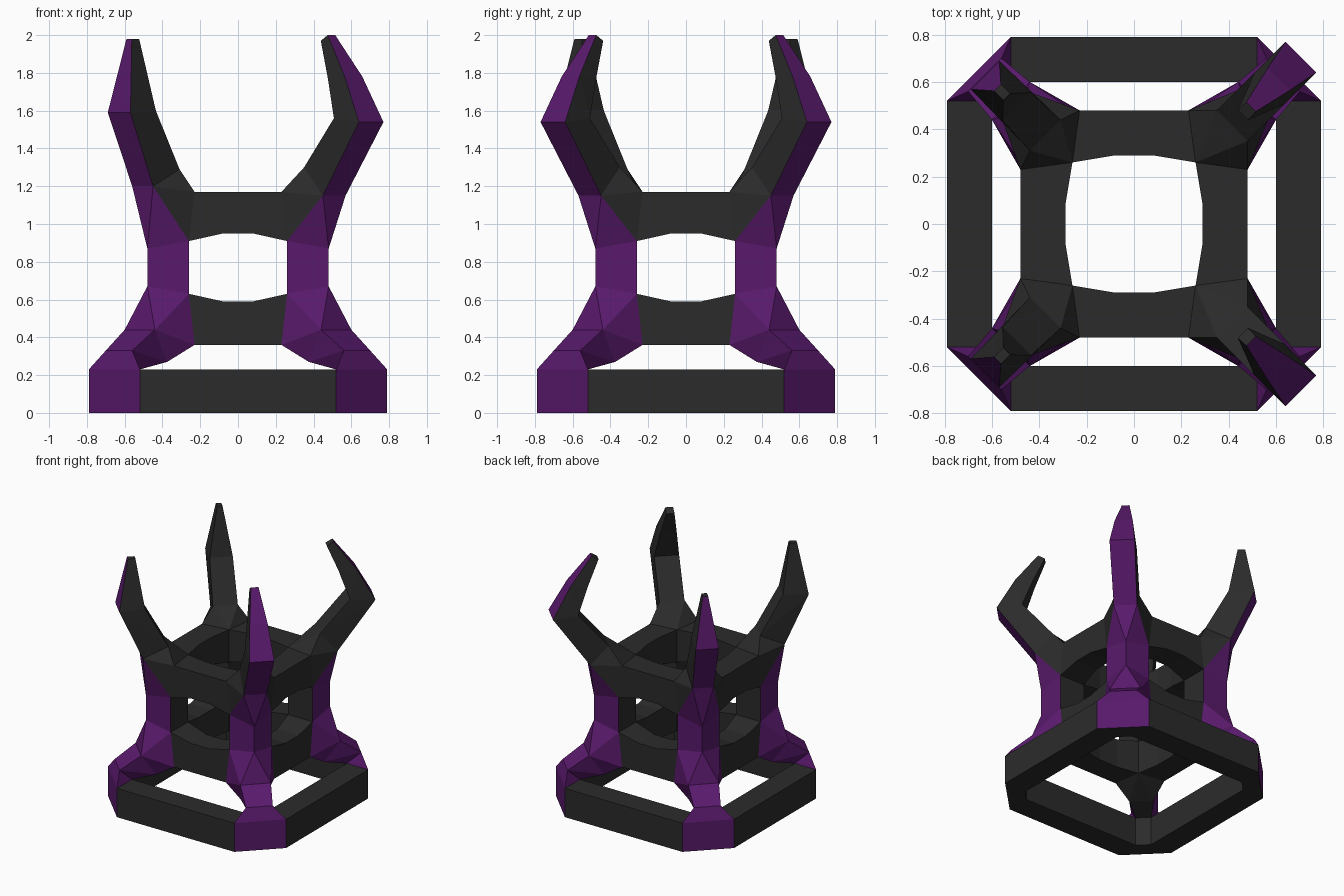
import bpy, bmesh, math
from mathutils import Vector

if "Cube" in bpy.data.objects:
    bpy.data.objects.remove(bpy.data.objects["Cube"])

def material(name, col):
    m = bpy.data.materials.new(name)
    m.diffuse_color = (*col, 1)
    m.use_nodes = True
    m.node_tree.nodes["Principled BSDF"].inputs["Base Color"].default_value = m.diffuse_color
    return m

DARK = material("dark_metal", (0.024, 0.024, 0.024))
PURPLE = material("purple_metal", (0.10, 0.010, 0.15))
DIAG = Vector((1, 1, 0)).normalized()
ALL_DARK, ALL_PURPLE = 2, -2
CORNERS = [(1, 1), (1, -1), (-1, 1), (-1, -1)]

def sym(*pts):
    """Points plus their reflections across the corner diagonal."""
    return [q for x, y, z in pts for q in ((x, y, z), (y, x, z))]

def sec(u, v, z):
    """Two points at diagonal distance u, half width v, height z."""
    k = math.sqrt(0.5)
    return sym(((u - v) * k, (u + v) * k, z))

def build(name, pieces, corners):
    """Convex pieces (points, purple threshold) repeated at the given corners."""
    verts, faces, mats = [], [], []
    for pts, limit in pieces:
        bm = bmesh.new()
        for p in pts:
            bm.verts.new(p)
        bmesh.ops.convex_hull(bm, input=bm.verts[:])
        bmesh.ops.dissolve_limit(bm, angle_limit=0.02, verts=bm.verts[:], edges=bm.edges[:])
        bmesh.ops.recalc_face_normals(bm, faces=bm.faces[:])
        bm.verts.index_update()
        bm.normal_update()
        for sx, sy in corners:
            base = len(verts)
            verts += [(v.co.x * sx, v.co.y * sy, v.co.z) for v in bm.verts]
            for f in bm.faces:
                ids = [base + v.index for v in f.verts]
                faces.append(ids if sx * sy > 0 else ids[::-1])
                mats.append(1 if f.normal.dot(DIAG) > limit else 0)
        bm.free()
    me = bpy.data.meshes.new(name)
    me.from_pydata(verts, [], faces)
    me.materials.append(DARK)
    me.materials.append(PURPLE)
    me.polygons.foreach_set("material_index", mats)
    me.update()
    ob = bpy.data.objects.new(name, me)
    bpy.context.collection.objects.link(ob)

def swap(pts):
    return [(y, x, z) for x, y, z in pts]

def both(pts):
    """A bar half along x and its twin along y."""
    return [(pts, ALL_DARK), (swap(pts), ALL_DARK)]

# base square: bars and chamfered corner blocks
end = [(0.52, y, z) for y in (0.60, 0.79) for z in (0, 0.23)]
mid = [(0, y, z) for _, y, z in end]
build("base_bars", both(end + mid), CORNERS)
build("base_corners", [(sym(*end), 0.5)], CORNERS)

# legs rising from the base corners to the cage
neck_top = sym((0.44, 0.60, 0.44))
neck_low = sym((0.375, 0.50, 0.27))
ankle = sym((0.56, 0.70, 0.33))
sole_in = sym((0.52, 0.60, 0.23))
sole_out = sym((0.52, 0.79, 0.23))
build("legs", [(neck_top + neck_low + ankle + sole_in, -0.15),
               (ankle + sole_in + sole_out, ALL_PURPLE)], CORNERS)

# cage posts with their lower joints
low_ring = sym((0.26, 0.48, 0.63)) + [(0.26, 0.26, 0.63), (0.48, 0.48, 0.67)]
top_ring = sym((0.26, 0.48, 0.91)) + [(0.26, 0.26, 0.91), (0.48, 0.48, 0.87)]
low_end = sym((0.23, 0.48, 0.36)) + [(0.26, 0.26, 0.36)]
build("posts", [(low_ring + top_ring, 0.5)], CORNERS)
build("lower_joints", [(low_ring + low_end + neck_top + neck_low, 0.2)], CORNERS)

# cage bars, thinner toward the middle
for name, zin, zmid, zout in (("lower_bars", 0.63, 0.59, 0.36),
                              ("upper_bars", 0.91, 0.95, 1.17)):
    def thin(x):
        return [(x, y, z) for y in (0.29, 0.48) for z in (zmid, zout)]
    joint = [(0.26, 0.26, zin), (0.26, 0.48, zin), (0.26, 0.26, zout), (0.23, 0.48, zout)]
    build(name, both(thin(0) + thin(0.08)) + both(thin(0.08) + joint), CORNERS)

# upper joints and horns: wide hooked pair on the right, upright pair on the left
# each level is an outer and an inner edge: (u, half width, z)
HORNS = {
    "right": (1, [((0.72, 0.085, 1.15), (0.587, 0.092, 1.30)),
                  ((0.997, 0.092, 1.54), (0.81, 0.092, 1.56)),
                  ((0.865, 0.066, 1.78), (0.735, 0.062, 1.77)),
                  ((0.70, 0.028, 2.00), (0.65, 0.030, 1.97))]),
    "left": (-1, [((0.714, 0.078, 1.20), (0.53, 0.092, 1.29)),
                  ((0.89, 0.085, 1.59), (0.70, 0.085, 1.60)),
                  ((0.815, 0.020, 1.98), (0.76, 0.020, 1.98))]),
}
top_end = sym((0.23, 0.48, 1.17)) + [(0.26, 0.26, 1.17)]
for side, (sx, levels) in HORNS.items():
    rings = [sec(*o) + sec(*i) for o, i in levels]
    spots = [(sx, 1), (sx, -1)]
    build(side + "_upper_joints", [(top_ring + top_end + rings[0], 0.5)], spots)
    build(side + "_horns", [(a + b, 0.5) for a, b in zip(rings, rings[1:])], spots)
